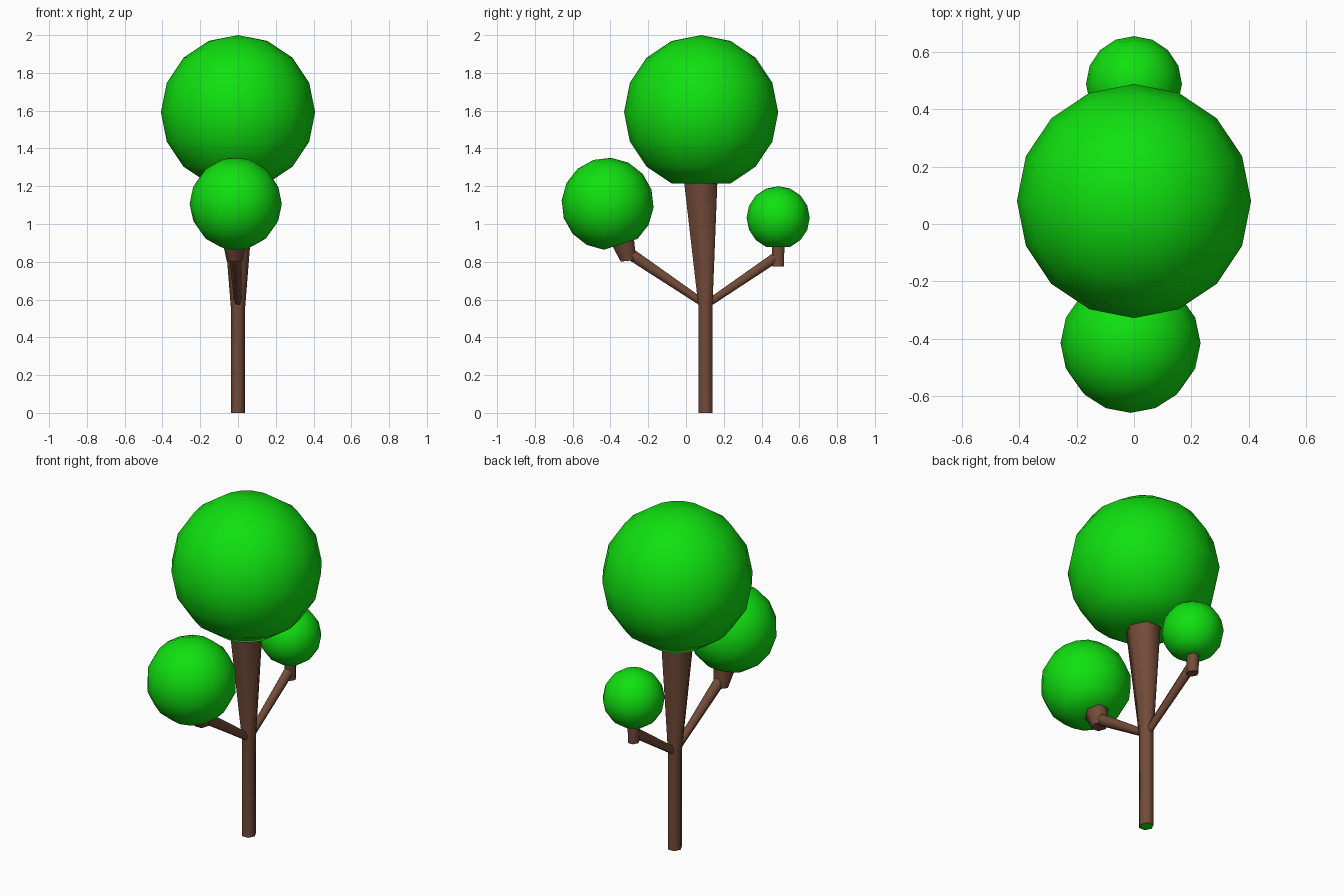
import bpy, bmesh, math
from mathutils import Vector, Matrix

if "Cube" in bpy.data.objects:
    bpy.data.objects.remove(bpy.data.objects["Cube"])


def material(name, color):
    m = bpy.data.materials.new(name)
    m.diffuse_color = (*color, 1)
    m.use_nodes = True
    m.node_tree.nodes["Principled BSDF"].inputs["Base Color"].default_value = m.diffuse_color
    return m


LEAF = material("leaf_green", (0.005, 0.75, 0.005))
BARK = material("bark_brown", (0.17, 0.07, 0.04))


def finish(name, bm, mats, angle):
    bmesh.ops.recalc_face_normals(bm, faces=bm.faces)
    mesh = bpy.data.meshes.new(name)
    bm.to_mesh(mesh)
    bm.free()
    for m in mats:
        mesh.materials.append(m)
    obj = bpy.data.objects.new(name, mesh)
    bpy.context.collection.objects.link(obj)
    bpy.ops.object.select_all(action='DESELECT')
    obj.select_set(True)
    bpy.context.view_layer.objects.active = obj
    bpy.ops.object.shade_smooth_by_angle(angle=math.radians(angle))
    return obj


def limb(name, stations, green_base=False):
    """Six-sided tube through (centre, radius, ring normal) stations."""
    bm = bmesh.new()
    rings = []
    for centre, r, normal in stations:
        n = Vector(normal).normalized()
        u = Vector((1, 0, 0))
        v = n.cross(u).normalized()
        ring = []
        for i in range(6):
            a = i * math.pi / 3
            # stretched so the hexagon is equally wide both ways
            offset = u * math.cos(a) + v * math.sin(a) * 1.12
            ring.append(bm.verts.new(Vector(centre) + offset * r))
        rings.append(ring)
    for lo, hi in zip(rings, rings[1:]):
        for i in range(6):
            j = (i + 1) % 6
            bm.faces.new((lo[i], lo[j], hi[j], hi[i]))
    base = bm.faces.new(rings[0][::-1])
    bm.faces.new(rings[-1])
    if green_base:
        base.material_index = 1
    return finish(name, bm, (BARK, LEAF), 65)


def crown(name, centre, r, tilt=0):
    """Round foliage with its bottom pole pushed in where the wood enters."""
    bm = bmesh.new()
    bmesh.ops.create_uvsphere(bm, u_segments=16, v_segments=8, radius=r)
    pole = min(bm.verts, key=lambda v: v.co.z)
    pole.co.z = -0.88 * r
    bm.transform(Matrix.Translation(centre) @ Matrix.Rotation(math.radians(tilt), 4, 'X'))
    return finish(name, bm, (LEAF,), 80)


UP = (0, 0, 1)

# Trunk, flaring above the fork
limb("trunk", [((0, 0.103, 0), 0.038, UP),
               ((0, 0.103, 0.56), 0.038, UP),
               ((0, 0.077, 1.25), 0.093, UP)], green_base=True)

# Front branch and its socket
limb("front_branch", [((0, 0.10, 0.575), 0.02, (0, -0.40, 0.27)),
                      ((-0.015, -0.30, 0.845), 0.032, (0, -0.40, 0.27))])
limb("front_socket", [((-0.018, -0.305, 0.805), 0.042, (0, -0.1, 1)),
                      ((-0.018, -0.335, 0.91), 0.064, (0, -0.31, 0.95))])

# Back branch and its socket
limb("back_branch", [((0, 0.11, 0.575), 0.02, (0, 0.38, 0.26)),
                     ((0, 0.485, 0.83), 0.028, (0, 0.38, 0.26))])
limb("back_socket", [((0, 0.488, 0.775), 0.032, UP),
                     ((0, 0.488, 0.90), 0.034, UP)])

# Foliage
crown("main_crown", (0, 0.08, 1.592), 0.408)
crown("front_crown", (-0.012, -0.415, 1.107), 0.244, tilt=18)
crown("back_crown", (0, 0.488, 1.033), 0.167)
